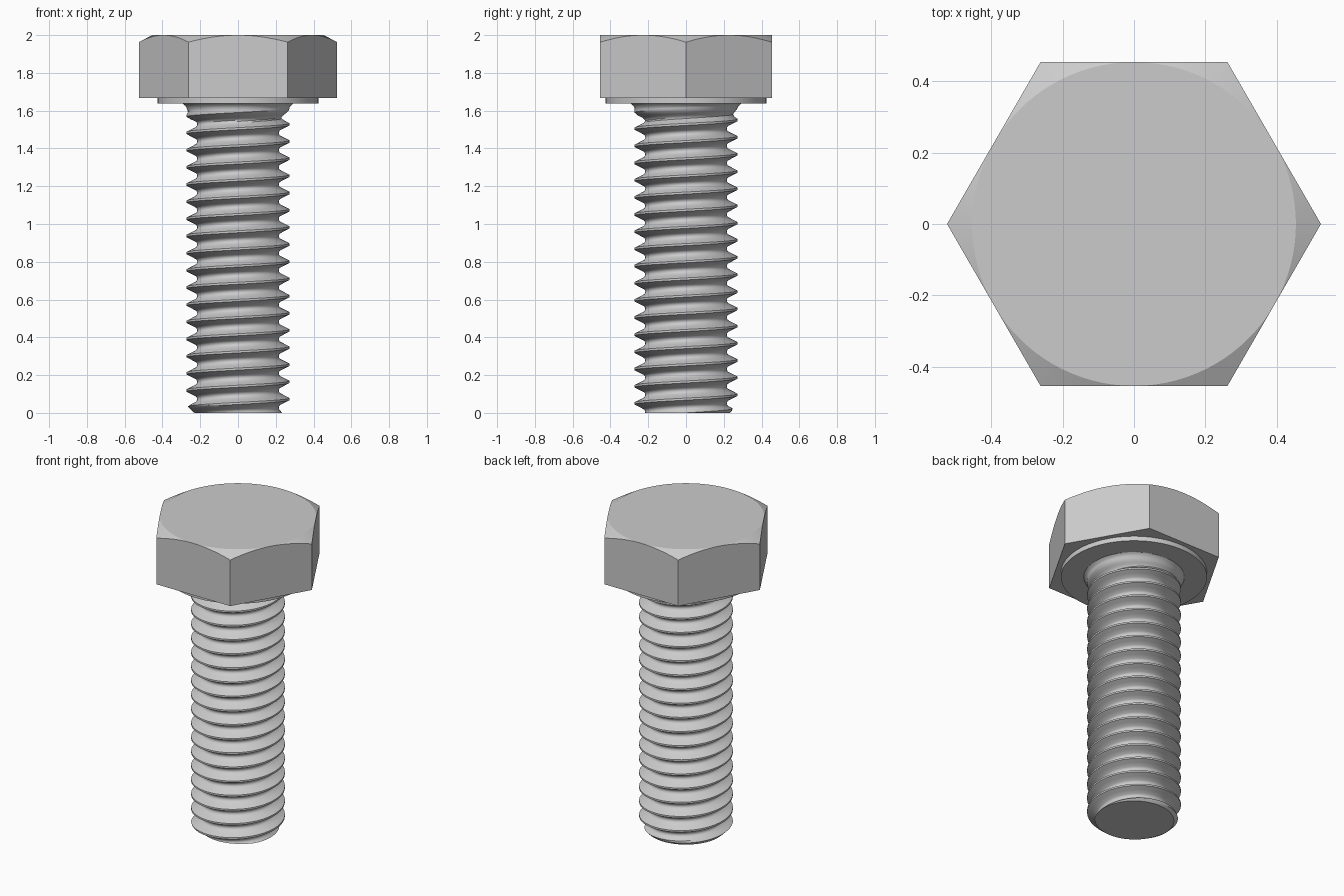
import bpy, bmesh
from math import sin, cos, tan, pi, radians

if "Cube" in bpy.data.objects:
    bpy.data.objects.remove(bpy.data.objects["Cube"])

PITCH, MAJOR, DEPTH = 1 / 11, 0.2727, 0.057
FLAT, SEAT, HEAD_Z, TOP = 0.4545, 1.637, 1.667, 2.0
PHASE = 0.073          # height of a crest on the +x side
SEGS = 72
# one thread pitch, crest to crest: (position, height)
PROFILE = [(0, 1), (.06, 1), (.2, .555), (.34, .12), (.42, .03), (.5, 0),
           (.58, .03), (.66, .12), (.8, .555), (.94, 1), (1, 1)]


def finish(bm, name, angle=30):
    bmesh.ops.remove_doubles(bm, verts=bm.verts, dist=1e-5)
    bmesh.ops.dissolve_degenerate(bm, dist=1e-5, edges=bm.edges)
    bmesh.ops.recalc_face_normals(bm, faces=bm.faces)
    mesh = bpy.data.meshes.new(name)
    bm.to_mesh(mesh)
    bm.free()
    obj = bpy.data.objects.new(name, mesh)
    bpy.context.collection.objects.link(obj)
    bpy.ops.object.select_all(action='DESELECT')
    obj.select_set(True)
    bpy.context.view_layer.objects.active = obj
    bpy.ops.object.shade_smooth_by_angle(angle=radians(angle))
    return obj


def thread_height(u):
    u %= 1
    for (a, ha), (b, hb) in zip(PROFILE, PROFILE[1:]):
        if a <= u <= b:
            return ha + (hb - ha) * (u - a) / (b - a)
    return 1


def shank_radius(turn, z):
    fade = min(1, max(0, (1.62 - z) / 0.08))       # groove runs out under the head
    fade = fade * fade * (3 - 2 * fade)
    r = MAJOR - DEPTH * fade * (1 - thread_height((z - PHASE) / PITCH - turn))
    r += 0.02 * max(0, (z - SEAT + 0.025) / 0.025) ** 2   # fillet under the head
    return min(r, 0.232 + z)                        # chamfered tip


# threaded shank: grid whose rows follow the helix
bm = bmesh.new()
per_turn = len(PROFILE) - 1
turns = int(SEAT / PITCH) + 4
rows = []
for i in range(turns * per_turn):
    base = PHASE + PITCH * (i // per_turn - 3 + PROFILE[i % per_turn][0])
    row = []
    for j in range(SEGS):
        turn = j / SEGS
        z = min(SEAT, max(0, base + PITCH * turn))
        r, a = shank_radius(turn, z), 2 * pi * turn
        row.append(bm.verts.new((r * cos(a), r * sin(a), z)))
    rows.append(row)
for i in range(len(rows) - 1 - per_turn):
    for j in range(SEGS):
        k = (j + 1) % SEGS
        s = per_turn if k == 0 else 0               # seam climbs one pitch
        bm.faces.new((rows[i][j], rows[i + s][k], rows[i + 1 + s][k], rows[i + 1][j]))
bmesh.ops.remove_doubles(bm, verts=bm.verts, dist=1e-5)
bmesh.ops.holes_fill(bm, edges=[e for e in bm.edges if e.is_boundary], sides=0)
finish(bm, "threaded_shank", 35)

# hex head with conical chamfer on the top corners
bm = bmesh.new()
n = 96
rings = [[], [], []]
for j in range(n):
    a = 2 * pi * j / n
    rho = FLAT / cos((a % (pi / 3)) - pi / 6)
    edge_z = TOP - (rho - FLAT) * tan(radians(28))
    for ring, r, z in zip(rings, (rho, rho, FLAT), (HEAD_Z, edge_z, TOP)):
        ring.append(bm.verts.new((r * cos(a), r * sin(a), z)))
for lo, hi in zip(rings, rings[1:]):
    for j in range(n):
        k = (j + 1) % n
        bm.faces.new((lo[j], lo[k], hi[k], hi[j]))
bm.faces.new(rings[0][::-1])
bm.faces.new(rings[2])
finish(bm, "hex_head", 12)

# washer face under the head
bm = bmesh.new()
result = bmesh.ops.create_cone(bm, cap_ends=True, segments=96, radius1=0.425,
                               radius2=0.425, depth=HEAD_Z - SEAT)
bmesh.ops.translate(bm, verts=result["verts"], vec=(0, 0, (HEAD_Z + SEAT) / 2))
finish(bm, "washer_face")
